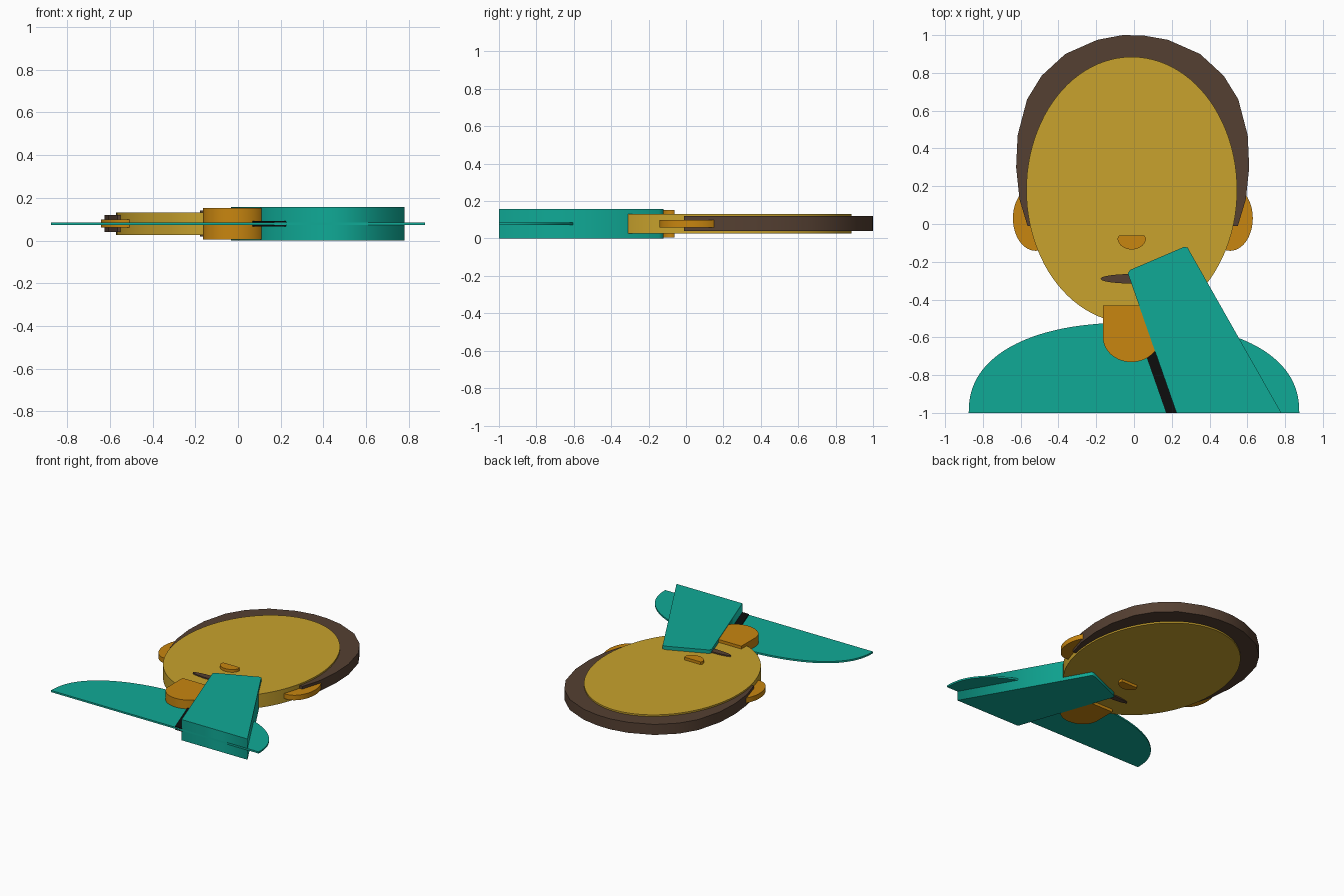
import bpy
import bmesh
import math

cube = bpy.data.objects.get("Cube")
if cube:
    bpy.data.objects.remove(cube, do_unlink=True)

MID = 0.079   # shared middle plane of all the layers
CX = -0.012   # centre line of the face


def material(name, rgb):
    mat = bpy.data.materials.new(name)
    mat.use_nodes = True
    mat.diffuse_color = (*rgb, 1)
    bsdf = mat.node_tree.nodes["Principled BSDF"]
    bsdf.inputs["Base Color"].default_value = (*rgb, 1)
    bsdf.inputs["Roughness"].default_value = 0.7
    return mat


teal = material("teal", (0.005, 0.40, 0.305))
skin = material("golden skin", (0.578, 0.361, 0.026))
orange = material("orange", (0.578, 0.238, 0.005))
brown = material("brown", (0.091, 0.051, 0.032))
black = material("black", (0.004, 0.004, 0.004))


def arc(cx, cy, rx, ry, start=0, end=360, steps=64, power=2):
    """Points along a (super)ellipse."""
    pts = []
    for i in range(steps + 1):
        a = math.radians(start + (end - start) * i / steps)
        c, s = math.cos(a), math.sin(a)
        pts.append((cx + rx * math.copysign(abs(c) ** (2 / power), c),
                    cy + ry * math.copysign(abs(s) ** (2 / power), s)))
    return pts[:-1] if end - start == 360 else pts


def slab(name, outline, thickness, mat, round_sides=False):
    """Extrude an outline evenly about the middle plane."""
    bm = bmesh.new()
    low = [bm.verts.new((x, y, MID - thickness / 2)) for x, y in outline]
    base = bm.faces.new(low)
    result = bmesh.ops.extrude_face_region(bm, geom=[base], use_keep_orig=True)
    top = [v for v in result["geom"] if isinstance(v, bmesh.types.BMVert)]
    bmesh.ops.translate(bm, verts=top, vec=(0, 0, thickness))
    bmesh.ops.recalc_face_normals(bm, faces=bm.faces)
    # Keep cap rims sharp when the whole side wall is shaded as one curve
    for face in bm.faces:
        face.smooth = round_sides
    for edge in bm.edges:
        flat = abs(edge.verts[0].co.z - edge.verts[1].co.z) < 1e-5
        edge.smooth = not flat
    mesh = bpy.data.meshes.new(name)
    bm.to_mesh(mesh)
    bm.free()
    obj = bpy.data.objects.new(name, mesh)
    bpy.context.collection.objects.link(obj)
    mesh.materials.append(mat)
    if not round_sides:
        bpy.ops.object.select_all(action='DESELECT')
        obj.select_set(True)
        bpy.context.view_layer.objects.active = obj
        bpy.ops.object.shade_smooth_by_angle(angle=math.radians(35))
    return obj


# Head and hair
slab("face", arc(CX, 0.18, 0.558, 0.705, steps=96), 0.104, skin)
hair_right = [(0.55, -0.01), (0.592, 0.13), (0.61, 0.3), (0.602, 0.47),
              (0.552, 0.66), (0.475, 0.785), (0.35, 0.9), (0.18, 0.975)]
hair_left = [(2 * CX + 0.01 - x, y) for x, y in reversed(hair_right)]
slab("hair", hair_right + [(0.05, 0.998), (-0.06, 1.0)] + hair_left, 0.08, brown)

# Ears
for side, name in ((1, "left_ear"), (-1, "right_ear")):
    slab(name, arc(CX / 2 + side * 0.515, 0.03, 0.12, 0.172, steps=48), 0.038, orange)

# Nose and mouth pass through the head and show on both faces
slab("nose", [(CX + 0.068, -0.062), (CX - 0.068, -0.062)]
     + arc(CX, -0.075, 0.075, 0.06, 180, 360, 24), 0.146, orange)
slab("mouth", arc(CX - 0.003, -0.29, 0.162, 0.025, steps=40), 0.122, brown)

# Neck with a rounded lower end
slab("neck", [(CX + 0.148, -0.432), (CX - 0.152, -0.432)]
     + arc(CX - 0.002, -0.6, 0.15, 0.131, 180, 360, 32), 0.148, orange)

# Thin shoulders
slab("shoulders", arc(0, -1, 0.875, 0.478, 0, 180, 72, 2.3), 0.013, teal)

# Raised forearm and its dark edge strip
slab("forearm", [(0.225, -1), (0.78, -1), (0.295, -0.145), (0.285, -0.125),
                 (0.265, -0.121), (-0.02, -0.243), (-0.033, -0.26)],
     0.158, teal, round_sides=True)
slab("sleeve_strip", [(0.17, -1), (0.232, -1), (0.115, -0.64), (0.065, -0.7)],
     0.026, black)
